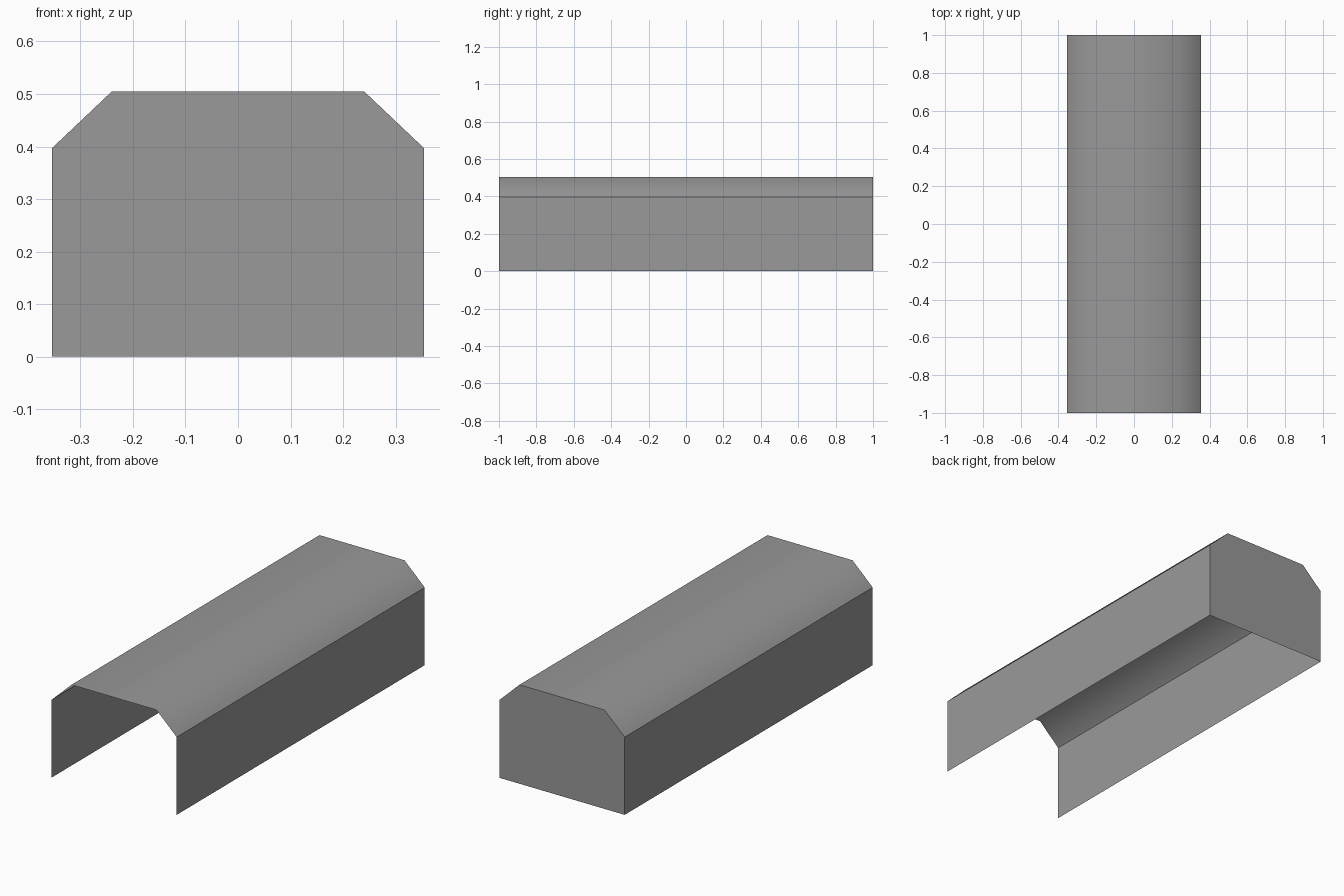
import bpy
import bmesh
from math import radians

if "Cube" in bpy.data.objects:
    bpy.data.objects.remove(bpy.data.objects["Cube"], do_unlink=True)

HALF_LENGTH = 1.0

# Single grey material
grey = bpy.data.materials.new("plain_grey")
grey.use_nodes = True
colour = (0.32, 0.32, 0.32, 1)
grey.diffuse_color = colour
grey.node_tree.nodes["Principled BSDF"].inputs["Base Color"].default_value = colour

# Cross-section: right half mirrored to the left half
half = [(0.354, 0), (0.354, 0.397), (0.24, 0.505)]
profile = half + [(-x, z) for x, z in reversed(half)]


def make_object(name, bm):
    mesh = bpy.data.meshes.new(name)
    bm.to_mesh(mesh)
    bm.free()
    mesh.materials.append(grey)
    obj = bpy.data.objects.new(name, mesh)
    bpy.context.collection.objects.link(obj)
    return obj


# Thin open shell: side walls, chamfers and roof, swept front to back
bm = bmesh.new()
front = [bm.verts.new((x, -HALF_LENGTH, z)) for x, z in profile]
back = [bm.verts.new((x, HALF_LENGTH, z)) for x, z in profile]
for i in range(len(profile) - 1):
    bm.faces.new((front[i], back[i], back[i + 1], front[i + 1]))
bm.normal_update()
shell = make_object("roof_and_side_walls", bm)

# Roof blends softly into the chamfers, walls stay crisp
bpy.ops.object.select_all(action="DESELECT")
shell.select_set(True)
bpy.context.view_layer.objects.active = shell
bpy.ops.object.shade_smooth_by_angle(angle=radians(45))

# Flat end wall closing the back
bm = bmesh.new()
bm.faces.new([bm.verts.new((x, HALF_LENGTH, z)) for x, z in reversed(profile)])
bm.normal_update()
if bm.faces[:][0].normal.y < 0:
    bmesh.ops.reverse_faces(bm, faces=bm.faces[:])
make_object("back_wall", bm)
